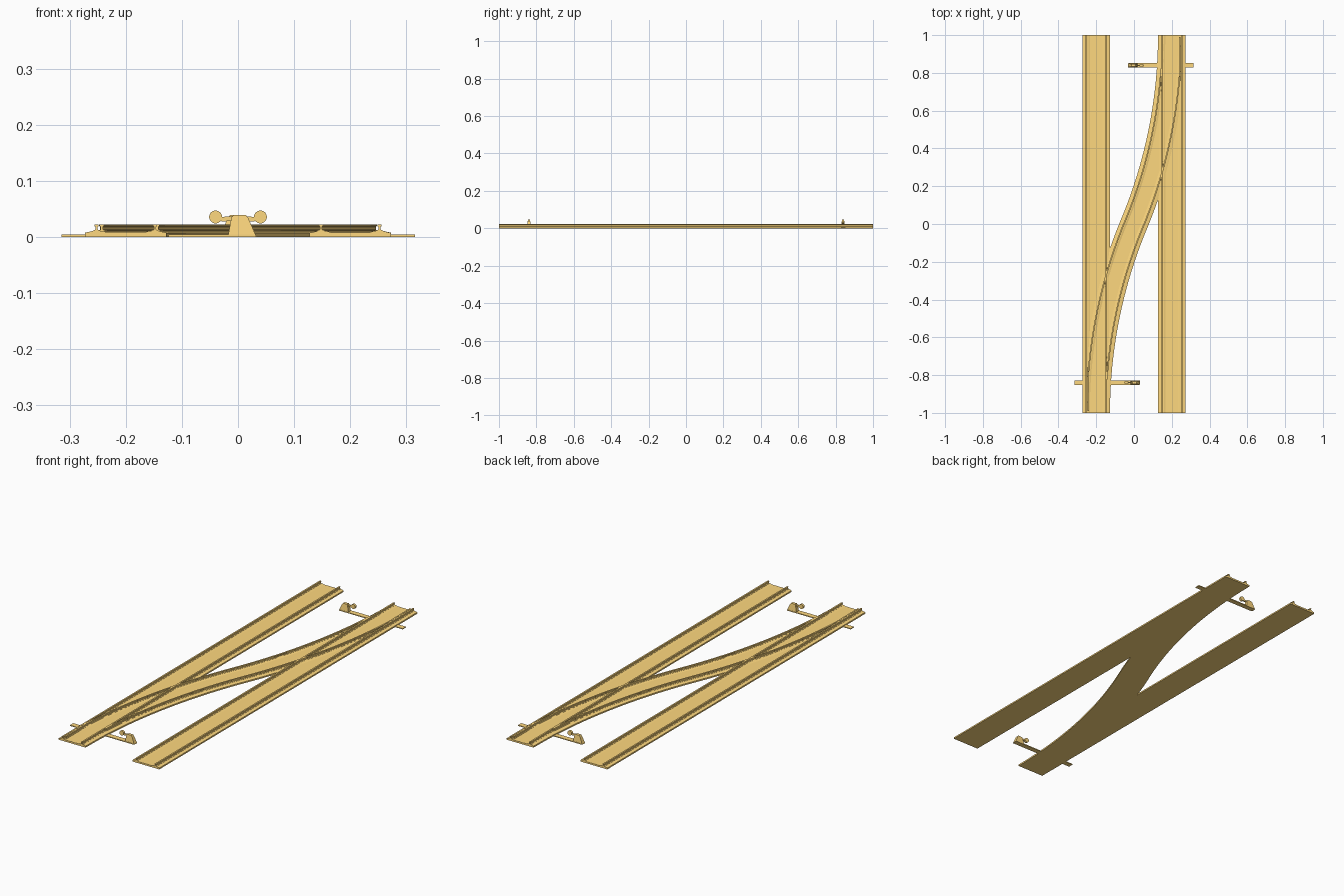
import bpy, bmesh, math
from mathutils import Vector, Matrix

if "Cube" in bpy.data.objects:
    bpy.data.objects.remove(bpy.data.objects["Cube"])

R = 2.6  # radius of each crossover arc
orange = bpy.data.materials.new("orange")
orange.diffuse_color = (1.0, 0.69, 0.21, 1)
orange.use_nodes = True
orange.node_tree.nodes["Principled BSDF"].inputs["Base Color"].default_value = orange.diffuse_color


def s_point(y):
    # S-shaped centre line and its sideways direction
    d = 1 - abs(y)
    root = math.sqrt(R * R - d * d)
    x = math.copysign(0.2 - (R - root), y)
    slope = d / root
    return Vector((x, y, 0)), Vector((1, -slope, 0)).normalized()


def s_path(y0, y1, steps=56):
    return [s_point(y0 + (y1 - y0) * i / steps) for i in range(steps + 1)]


def straight_path(x):
    return [(Vector((x, y, 0)), Vector((1, 0, 0))) for y in (-1, 1)]


def finish(name, bm):
    bmesh.ops.recalc_face_normals(bm, faces=bm.faces)
    me = bpy.data.meshes.new(name)
    bm.to_mesh(me)
    bm.free()
    me.materials.append(orange)
    ob = bpy.data.objects.new(name, me)
    bpy.context.collection.objects.link(ob)
    return ob


def sweep(name, path, profile, offset=0.0):
    bm = bmesh.new()
    rings = [[bm.verts.new(p + n * (u + offset) + Vector((0, 0, z))) for u, z in profile]
             for p, n in path]
    k = len(profile)
    for a, b in zip(rings, rings[1:]):
        for i in range(k):
            j = (i + 1) % k
            bm.faces.new((a[i], a[j], b[j], b[i]))
    bm.faces.new(rings[0])
    bm.faces.new(rings[-1])
    ob = finish(name, bm)
    ob.data.shade_smooth()
    ob.data.set_sharp_from_angle(angle=math.radians(15))
    return ob


def mirrored(half):
    return half + [(-u, z) for u, z in reversed(half)]


BED = mirrored([(-0.073, 0), (-0.073, 0.007), (-0.058, 0.0105), (-0.042, 0.0105), (-0.034, 0.008)])
CROSS_BED = [(u, z + 0.0003 if z else 0) for u, z in BED]
RAIL = mirrored([(-0.006, 0.010), (-0.006, 0.0115), (-0.002, 0.013), (-0.002, 0.018),
                 (-0.0037, 0.0192), (-0.0037, 0.022)])

# two straight tracks
for side, x in (("left", -0.2), ("right", 0.2)):
    sweep(side + "_track_bed", straight_path(x), BED)
    for rail, off in (("left", -0.052), ("right", 0.052)):
        sweep(f"{side}_track_{rail}_rail", straight_path(x), RAIL, off)

# crossover track, each rail drawn out into a switch blade at one end
sweep("crossover_bed", s_path(-0.999, 0.999), CROSS_BED)
for rail, s in (("left", -1), ("right", 1)):
    path = s_path(-0.82, 0.82)
    p, n = path[0 if s < 0 else -1]
    blade = (Vector((p.x - s * 0.001, s * 0.99, 0)), Vector((1, 0, 0)))
    path = [blade] + path if s < 0 else path + [blade]
    sweep(f"crossover_{rail}_rail", path, RAIL, s * 0.05)


def prism(name, outline, y, depth, top_depth=None):
    # outline in x,z extruded along y, optionally thinner at the top
    bm = bmesh.new()
    zmax = max(z for _, z in outline)
    top = top_depth or depth
    rows = []
    for s in (-0.5, 0.5):
        rows.append([bm.verts.new((x, y + s * (depth + (top - depth) * z / zmax), z))
                     for x, z in outline])
    n = len(outline)
    for i in range(n):
        j = (i + 1) % n
        bm.faces.new((rows[0][i], rows[0][j], rows[1][j], rows[1][i]))
    for r in rows:
        bm.faces.new(r)
    return finish(name, bm)


# switch stands, the rear one turned half a circle
for end, angle in (("front", 0), ("rear", math.pi)):
    y = -0.84
    parts = [
        prism(end + "_throw_bar", [(-0.315, 0), (0.03, 0), (0.03, 0.004), (-0.315, 0.004)], y, 0.025),
        prism(end + "_switch_stand", [(-0.018, 0), (0.033, 0), (0.018, 0.034), (0.014, 0.039),
                                      (-0.008, 0.039), (-0.012, 0.034)], y, 0.022, 0.014),
        prism(end + "_switch_lever", [(-0.035, 0.030), (-0.027, 0.027), (0.0, 0.031), (0.0, 0.038),
                                      (-0.035, 0.035)], y, 0.006),
    ]
    bm = bmesh.new()
    bmesh.ops.create_cone(bm, cap_ends=True, segments=24, radius1=0.0115, radius2=0.0115, depth=0.011,
                          matrix=Matrix.Translation((-0.040, y, 0.0355)) @ Matrix.Rotation(math.pi / 2, 4, 'X'))
    parts.append(finish(end + "_lever_weight", bm))
    for ob in parts:
        ob.data.transform(Matrix.Rotation(angle, 4, 'Z'))
